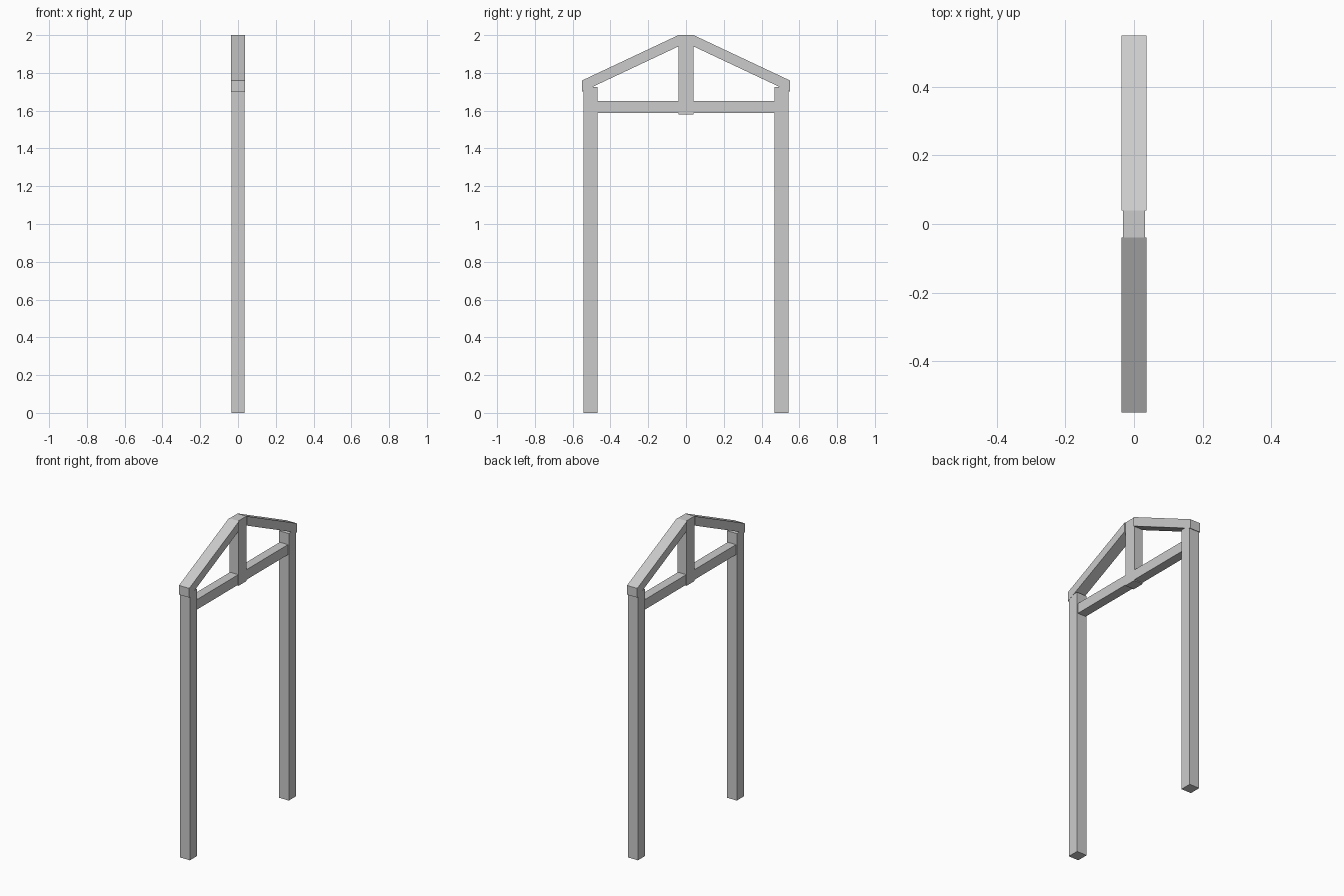
import bpy
import bmesh

cube = bpy.data.objects.get("Cube")
if cube:
    bpy.data.objects.remove(cube, do_unlink=True)

# Plain grey used for all timber
grey = bpy.data.materials.new("timber_grey")
grey.use_nodes = True
colour = (0.6, 0.6, 0.6, 1)
grey.diffuse_color = colour
grey.node_tree.nodes["Principled BSDF"].inputs["Base Color"].default_value = colour


def timber(name, profile, half_width):
    """Extrude a (y, z) profile across x, centred on x = 0."""
    bm = bmesh.new()
    face = bm.faces.new([bm.verts.new((-half_width, y, z)) for y, z in profile])
    extruded = bmesh.ops.extrude_face_region(bm, geom=[face])["geom"]
    verts = [v for v in extruded if isinstance(v, bmesh.types.BMVert)]
    bmesh.ops.translate(bm, verts=verts, vec=(2 * half_width, 0, 0))
    bmesh.ops.recalc_face_normals(bm, faces=bm.faces)
    mesh = bpy.data.meshes.new(name)
    bm.to_mesh(mesh)
    bm.free()
    mesh.materials.append(grey)
    obj = bpy.data.objects.new(name, mesh)
    bpy.context.collection.objects.link(obj)
    return obj


def box(y0, y1, z0, z1):
    return [(y0, z0), (y1, z0), (y1, z1), (y0, z1)]


# Upright posts and sloping rafters, mirrored front to back
for side, sign in (("front", -1), ("back", 1)):
    timber(side + "_post", box(sign * 0.468, sign * 0.542, 0, 1.725), 0.0355)
    rafter = [(0.04, 1.94), (0.55, 1.70), (0.55, 1.76), (0.04, 2.0)]
    timber(side + "_rafter", [(sign * y, z) for y, z in rafter], 0.0365)

# Horizontal tie beam and central king post
timber("tie_beam", box(-0.48, 0.48, 1.587, 1.652), 0.0295)
timber("king_post", box(-0.04, 0.04, 1.58, 2.0), 0.0315)
